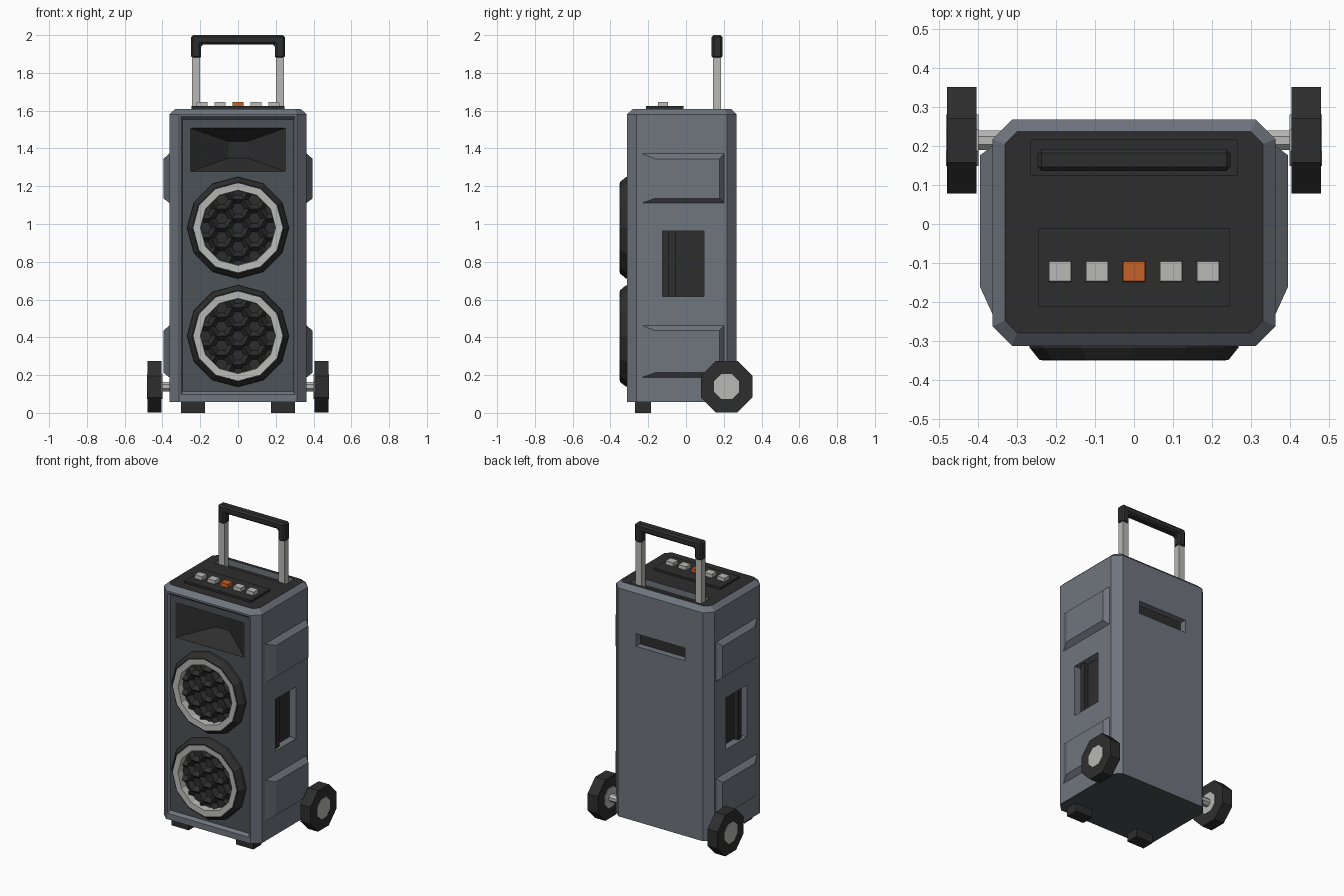
import bpy, bmesh, math

if "Cube" in bpy.data.objects:
    bpy.data.objects.remove(bpy.data.objects["Cube"])


def material(name, rgb):
    m = bpy.data.materials.new(name)
    m.diffuse_color = (*rgb, 1)
    m.use_nodes = True
    m.node_tree.nodes["Principled BSDF"].inputs["Base Color"].default_value = m.diffuse_color
    return m


SLATE = material("slate_grey", (0.16, 0.18, 0.21))
DARK = material("dark_slate", (0.07, 0.085, 0.092))
BLACK = material("soft_black", (0.027, 0.027, 0.027))
LIGHT = material("light_grey", (0.48, 0.48, 0.47))
ORANGE = material("orange", (0.55, 0.12, 0.02))


def finish(name, bm, mats):
    bmesh.ops.recalc_face_normals(bm, faces=bm.faces)
    me = bpy.data.meshes.new(name)
    bm.to_mesh(me)
    bm.free()
    for m in mats:
        me.materials.append(m)
    ob = bpy.data.objects.new(name, me)
    bpy.context.collection.objects.link(ob)
    return ob


def loft(name, rings, mat, first=None, last=None, closed=False):
    """Bridge equal rings of points; cap the ends, or close into a tube."""
    bm = bmesh.new()
    vs = [[bm.verts.new(p) for p in r] for r in rings]
    n = len(rings[0])
    pairs = list(zip(vs, vs[1:])) + ([(vs[-1], vs[0])] if closed else [])
    for a, b in pairs:
        for i in range(n):
            j = (i + 1) % n
            bm.faces.new((a[i], a[j], b[j], b[i]))
    if not closed:
        bm.faces.new(vs[0]).material_index = 1
        bm.faces.new(vs[-1]).material_index = 2
    return finish(name, bm, [mat, first or mat, last or mat])


def rect(axis, d, a0, a1, b0, b1):
    """Rectangle on the plane axis = d; a and b are the other two axes in order."""
    pts = []
    for a, b in ((a0, b0), (a1, b0), (a1, b1), (a0, b1)):
        p = [a, b]
        p.insert(axis, d)
        pts.append(tuple(p))
    return pts


def box(name, x, y, z, mat):
    return loft(name, [rect(2, z[0], *x, *y), rect(2, z[1], *x, *y)], mat)


def ngon(axis, d, r, n, c, turn=0.0):
    pts = []
    for i in range(n):
        t = 2 * math.pi * i / n + turn
        p = [c[0] + r * math.cos(t), c[1] + r * math.sin(t)]
        p.insert(axis, d)
        pts.append(tuple(p))
    return pts


def outline(z, hx, y0, y1, c):
    return [(-hx + c, y0, z), (hx - c, y0, z), (hx, y0 + c, z), (hx, y1 - c, z),
            (hx - c, y1, z), (-hx + c, y1, z), (-hx, y1 - c, z), (-hx, y0 + c, z)]


# Cabinet with chamfered uprights and top rim
cabinet = loft("cabinet", [outline(0.057, 0.363, -0.313, 0.268, 0.05),
                           outline(1.58, 0.363, -0.313, 0.268, 0.05),
                           outline(1.61, 0.332, -0.28, 0.237, 0.032)], SLATE, first=DARK)


def carve(rings, wall, floor):
    """Cut a recess; the last ring is its floor."""
    cut = loft("cutter", rings, wall, last=floor)
    cut.hide_render = True
    mod = cabinet.modifiers.new("recess", 'BOOLEAN')
    mod.operation, mod.solver, mod.object = 'DIFFERENCE', 'EXACT', cut
    mod.material_mode = 'TRANSFER'
    bpy.context.view_layer.objects.active = cabinet
    bpy.ops.object.modifier_apply(modifier=mod.name)
    bpy.data.objects.remove(cut)


# Sunken front panel, then the horn inside it
carve([rect(1, -0.34, -0.302, 0.302, 0.097, 1.568), rect(1, -0.313, -0.302, 0.302, 0.097, 1.568),
       rect(1, -0.295, -0.293, 0.293, 0.113, 1.553)], SLATE, DARK)
carve([rect(1, -0.32, -0.253, 0.253, 1.277, 1.508), rect(1, -0.295, -0.253, 0.253, 1.277, 1.508),
       rect(1, -0.16, -0.05, 0.05, 1.35, 1.437)], BLACK, BLACK)
# Handle slot on top and grip slot on the back
carve([rect(2, 1.65, -0.265, 0.265, 0.125, 0.216), rect(2, 1.57, -0.265, 0.265, 0.125, 0.216)], SLATE, BLACK)
carve([rect(1, 0.3, -0.18, 0.18, 1.225, 1.31), rect(1, 0.225, -0.18, 0.18, 1.225, 1.31)], SLATE, BLACK)
# Side grip pockets
for s in (-1, 1):
    carve([rect(0, s * 0.40, -0.125, 0.095, 0.617, 0.962),
           rect(0, s * 0.315, -0.125, 0.095, 0.617, 0.962)], SLATE, BLACK)

for s, side in ((-1, "left"), (1, "right")):
    # Bar inside each grip pocket
    box(side + "_grip_bar", sorted((s * 0.31, s * 0.345)), (-0.092, -0.055), (0.617, 0.962), BLACK)
    # Raised side pads
    for tag, z0, z1 in (("upper", 1.11, 1.375), ("lower", 0.187, 0.465)):
        loft(f"{side}_{tag}_pad", [rect(0, s * 0.355, -0.25, 0.207, z0 - 0.005, z1 + 0.005),
                                   rect(0, s * 0.395, -0.163, 0.177, z0 + 0.026, z1 - 0.03)], SLATE)
    # Wheel, hub and axle
    mid, t8 = (0.215, 0.139), math.pi / 8
    loft(side + "_wheel", [ngon(0, s * 0.405, 0.148, 8, mid, t8), ngon(0, s * 0.48, 0.148, 8, mid, t8)], BLACK)
    loft(side + "_hub", [ngon(0, s * 0.40, 0.072, 8, mid, t8), ngon(0, s * 0.483, 0.072, 8, mid, t8)], LIGHT)
    loft(side + "_axle", [ngon(0, s * 0.33, 0.027, 8, mid, t8), ngon(0, s * 0.41, 0.027, 8, mid, t8)], LIGHT)
    # Front foot
    box(side + "_foot", sorted((s * 0.175, s * 0.302)), (-0.27, -0.185), (0, 0.07), BLACK)
    # Telescopic pole
    box(side + "_pole", sorted((s * 0.2, s * 0.243)), (0.142, 0.186), (1.56, 1.9), LIGHT)

# Pull handle
U = [(-0.248, 1.876), (-0.195, 1.876), (-0.195, 1.95), (0.195, 1.95), (0.195, 1.876),
     (0.248, 1.876), (0.248, 2.0), (-0.248, 2.0)]
handle = loft("pull_handle", [[(x, y, z) for x, z in U] for y in (0.136, 0.193)], BLACK)
bevel = handle.modifiers.new("bevel", 'BEVEL')
bevel.width, bevel.segments = 0.011, 1

# Control plate and buttons
box("control_plate", (-0.245, 0.245), (-0.213, -0.012), (1.6, 1.624), BLACK)
for i in range(-2, 3):
    x = i * 0.095
    loft(f"button_{i + 3}", [rect(2, 1.615, x - 0.03, x + 0.03, -0.149, -0.094),
                             rect(2, 1.647, x - 0.028, x + 0.028, -0.147, -0.096)],
         ORANGE if i == 0 else LIGHT)


def grille(name, cz, R=0.058, clip=0.235):
    """Honeycomb of shallow six-sided pits, trimmed to a circle."""
    bm = bmesh.new()
    for col in range(-3, 4):
        for row in range(-3, 4):
            x = 1.5 * R * col
            z = math.sqrt(3) * R * (row + 0.5 * (col % 2))
            if math.hypot(x, z) > 0.215:
                continue
            rings = []
            for r, y in ((R, -0.328), (R * 0.55, -0.302)):
                ring = []
                for px, _, pz in ngon(1, y, r, 6, (x, z)):
                    k = min(1, clip / max(math.hypot(px, pz), 1e-6))
                    ring.append(bm.verts.new((px * k, y, cz + pz * k)))
                rings.append(ring)
            a, b = rings
            for i in range(6):
                j = (i + 1) % 6
                bm.faces.new((a[i], b[i], b[j], a[j]))
            bm.faces.new(b)
    bmesh.ops.remove_doubles(bm, verts=bm.verts, dist=0.0005)
    ob = finish(name, bm, [BLACK])
    # Pits must open towards the front
    if sum(p.normal.y * p.area for p in ob.data.polygons) > 0:
        ob.data.flip_normals()


# Two speakers: housing, trim ring, honeycomb grille
for tag, cz in (("upper", 0.98), ("lower", 0.407)):
    def lathe(name, profile, mat):
        loft(name, [ngon(1, y, r, 12, (0, cz)) for r, y in profile], mat, closed=True)
    lathe(tag + "_speaker_housing", [(0.27, -0.29), (0.268, -0.318), (0.243, -0.349),
                                     (0.232, -0.349), (0.228, -0.29)], BLACK)
    lathe(tag + "_speaker_ring", [(0.237, -0.30), (0.236, -0.351), (0.199, -0.349), (0.196, -0.30)], LIGHT)
    grille(tag + "_speaker_grille", cz)
